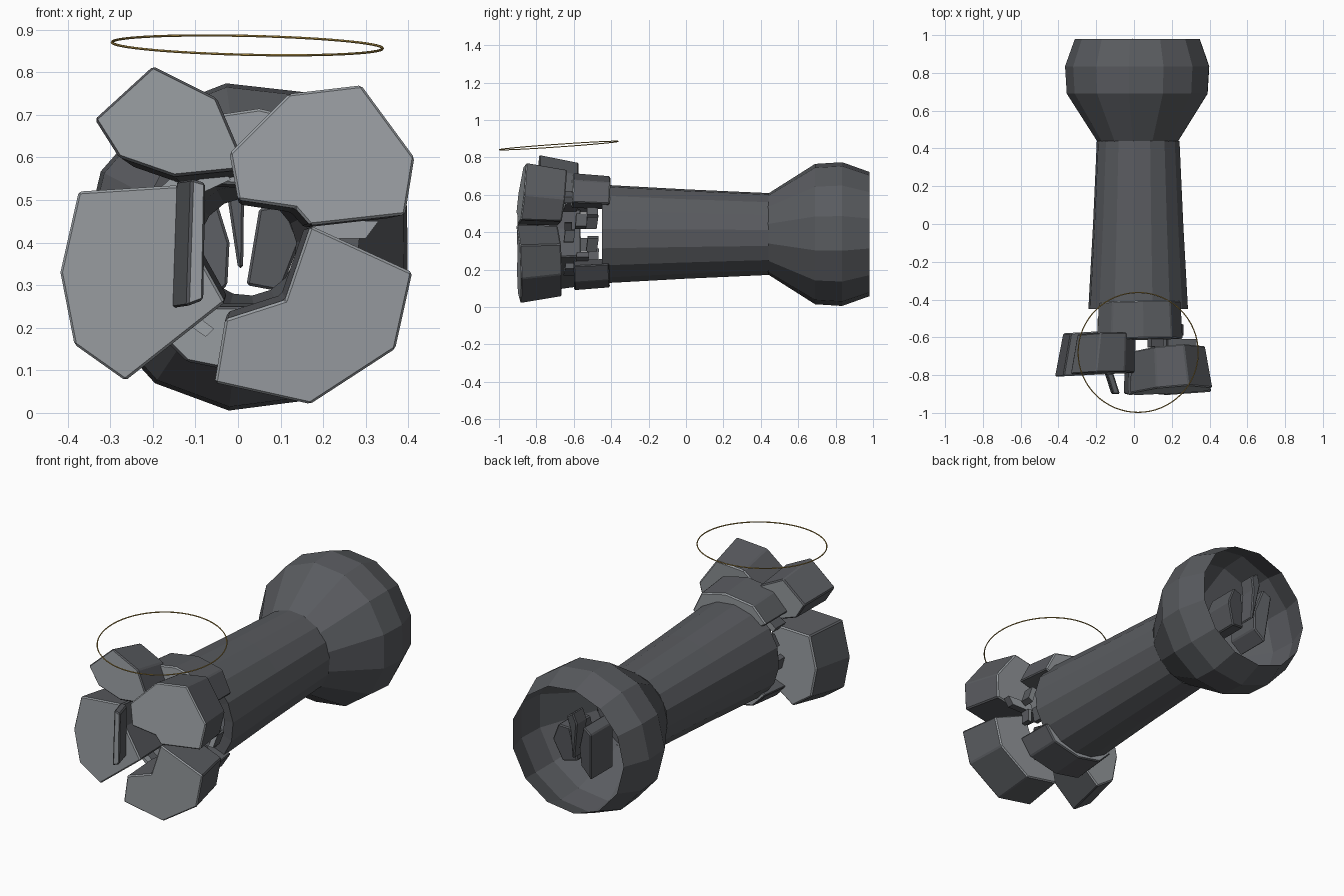
import bpy, bmesh, math, random
from mathutils import Vector

if "Cube" in bpy.data.objects:
    bpy.data.objects.remove(bpy.data.objects["Cube"])
random.seed(4)
CX, CZ = 0.022, 0.39


def mat(name, v):
    m = bpy.data.materials.new(name)
    m.diffuse_color = (*v, 1)
    m.use_nodes = True
    m.node_tree.nodes["Principled BSDF"].inputs["Base Color"].default_value = m.diffuse_color
    return m


DARK = mat("weathered_stone", (0.10, 0.105, 0.115))
LIGHT = mat("broken_stone", (0.32, 0.34, 0.36))
GOLD = mat("brass", (0.5, 0.33, 0.08))


def finish(name, bm, mats, bevel=0):
    me = bpy.data.meshes.new(name)
    bm.to_mesh(me)
    bm.free()
    ob = bpy.data.objects.new(name, me)
    bpy.context.collection.objects.link(ob)
    for m in mats:
        me.materials.append(m)
    if bevel:
        b = ob.modifiers.new("bevel", 'BEVEL')
        b.width, b.segments = bevel, 1
    return ob


def lathe(name, profile, sides, m, turn=0.0, flip=False):
    """Faceted open tube about the y axis; profile holds (radius, y)."""
    bm = bmesh.new()
    rings = []
    for r, y in profile:
        rings.append([bm.verts.new((CX + r * math.cos(turn + 2 * math.pi * i / sides), y,
                                    CZ + r * math.sin(turn + 2 * math.pi * i / sides)))
                      for i in range(sides)])
    for a, b in zip(rings, rings[1:]):
        for i in range(sides):
            j = (i + 1) % sides
            bm.faces.new((a[i], b[i], b[j], a[j]))
    bmesh.ops.recalc_face_normals(bm, faces=bm.faces)
    if flip:
        bmesh.ops.reverse_faces(bm, faces=bm.faces)
    return finish(name, bm, [m])


def slab(name, pts, y0, y1, ax=0.0, az=0.0, shrink=0.9, shift=(0, 0), bevel=0.006, mats=(DARK, LIGHT)):
    """Prism from an (x, z) outline, tilted faces, back end drawn towards the axis."""
    bm = bmesh.new()
    mx = sum(p[0] for p in pts) / len(pts)
    mz = sum(p[1] for p in pts) / len(pts)
    front, back = [], []
    for x, z in pts:
        t = ax * (x - mx) + az * (z - mz)
        front.append(bm.verts.new((x, y0 + t, z)))
        back.append(bm.verts.new((CX + (x - CX) * shrink + shift[0], y1 + t,
                                  CZ + (z - CZ) * shrink + shift[1])))
    caps = [bm.faces.new(front), bm.faces.new(back[::-1])]
    n = len(pts)
    for i in range(n):
        j = (i + 1) % n
        bm.faces.new((front[i], back[i], back[j], front[j]))
    for f in caps:
        f.material_index = 1
    bmesh.ops.recalc_face_normals(bm, faces=bm.faces)
    return finish(name, bm, mats, bevel)


# Column: flared capital, tapered shaft, narrowing bore
lathe("flared_capital", [(0.335, 0.98), (0.387, 0.835), (0.378, 0.69), (0.212, 0.43)], 13, DARK, 0.25)
lathe("shaft", [(0.265, -0.45), (0.24, 0.0), (0.22, 0.44)], 16, DARK, 0.1)
lathe("bore", [(0.265, -0.45), (0.205, -0.44), (0.15, 0.0), (0.115, 0.43), (0.212, 0.43)], 16, DARK, 0.1, True)

# Large broken blocks around the front mouth
slab("block_upper_right", [(-0.02, 0.61), (0.12, 0.75), (0.29, 0.77), (0.415, 0.60), (0.393, 0.465),
                           (0.17, 0.44), (0.135, 0.48), (0.0, 0.50)], -0.885, -0.665, 0.07, 0.12)
slab("block_lower_right", [(0.17, 0.44), (0.41, 0.33), (0.37, 0.15), (0.17, 0.02), (-0.055, 0.07),
                           (-0.03, 0.22), (0.11, 0.265)], -0.895, -0.675, 0.05, -0.05)
slab("block_left", [(-0.375, 0.52), (-0.14, 0.535), (-0.12, 0.42), (-0.03, 0.26), (-0.265, 0.075),
                    (-0.385, 0.16), (-0.418, 0.33)], -0.80, -0.57, 0.05, 0.0)
slab("block_upper_left", [(-0.20, 0.815), (-0.337, 0.69), (-0.28, 0.60), (-0.15, 0.555), (0.0, 0.57),
                          (0.01, 0.60), (-0.05, 0.74)], -0.79, -0.58, 0.03, 0.04)
slab("thin_splinter", [(-0.12, 0.25), (-0.08, 0.265), (-0.075, 0.54), (-0.11, 0.55)],
     -0.90, -0.79, shrink=1.0, shift=(-0.035, -0.005))

# Blocks still bedded at the top and bottom of the shaft mouth
slab("bedded_block_top", [(-0.20, 0.60), (-0.12, 0.69), (0.05, 0.715), (0.20, 0.68), (0.26, 0.56),
                          (0.15, 0.53), (-0.10, 0.54)], -0.61, -0.41, 0.02, 0.05, 0.95)
slab("bedded_block_bottom", [(-0.20, 0.20), (-0.12, 0.12), (0.03, 0.09), (0.20, 0.13), (0.26, 0.22),
                             (0.14, 0.25), (-0.08, 0.25)], -0.60, -0.41, 0.0, -0.03, 0.95)

# Loose chips filling the ring between blocks and shaft
for i in range(18):
    a = math.radians(20 * i + random.uniform(-6, 6))
    r = random.uniform(0.17, 0.23)
    x, z = CX + r * math.cos(a), CZ + r * math.sin(a)
    w, t = random.uniform(0.03, 0.045), random.uniform(0.012, 0.02)
    u, v = Vector((-math.sin(a), math.cos(a))), Vector((math.cos(a), math.sin(a)))
    pts = [Vector((x, z)) + u * w * p + v * t * q for p, q in ((-1, -1), (1, -0.6), (0.8, 1), (-0.9, 0.8))]
    y = -0.65 + 0.06 * (i % 3)
    slab(f"chip_{i}", [tuple(p) for p in pts], y, y + random.uniform(0.05, 0.09), 0.1, 0.1, 1.0, bevel=0)
slab("right_ledge_chip", [(0.17, 0.41), (0.30, 0.41), (0.33, 0.45), (0.18, 0.455)], -0.65, -0.61, shrink=1.0, bevel=0)

# Shards standing inside the capital
slab("capital_shard_right", [(0.02, 0.30), (0.10, 0.285), (0.145, 0.40), (0.11, 0.49), (0.05, 0.48)],
     0.74, 0.92, 0.2, 0.1, 1.0, mats=(DARK, DARK))
slab("capital_shard_left", [(-0.09, 0.24), (-0.025, 0.30), (-0.02, 0.40), (-0.06, 0.53), (-0.11, 0.50)],
     0.76, 0.95, -0.2, 0.1, 1.0, mats=(DARK, DARK))
slab("capital_sliver", [(0.0, 0.34), (0.012, 0.34), (0.014, 0.50), (0.03, 0.57), (-0.01, 0.60), (-0.03, 0.54)],
     0.88, 0.97, 0.0, 0.1, 1.0, mats=(DARK, DARK))

# Thin floating ring, slightly tilted
bpy.ops.mesh.primitive_torus_add(location=(0.022, -0.68, 0.863), rotation=(math.radians(4.0), math.radians(1.3), 0),
                                 major_radius=0.318, minor_radius=0.003, major_segments=64, minor_segments=6)
ring = bpy.context.object
ring.name = "floating_ring"
ring.data.materials.append(GOLD)
